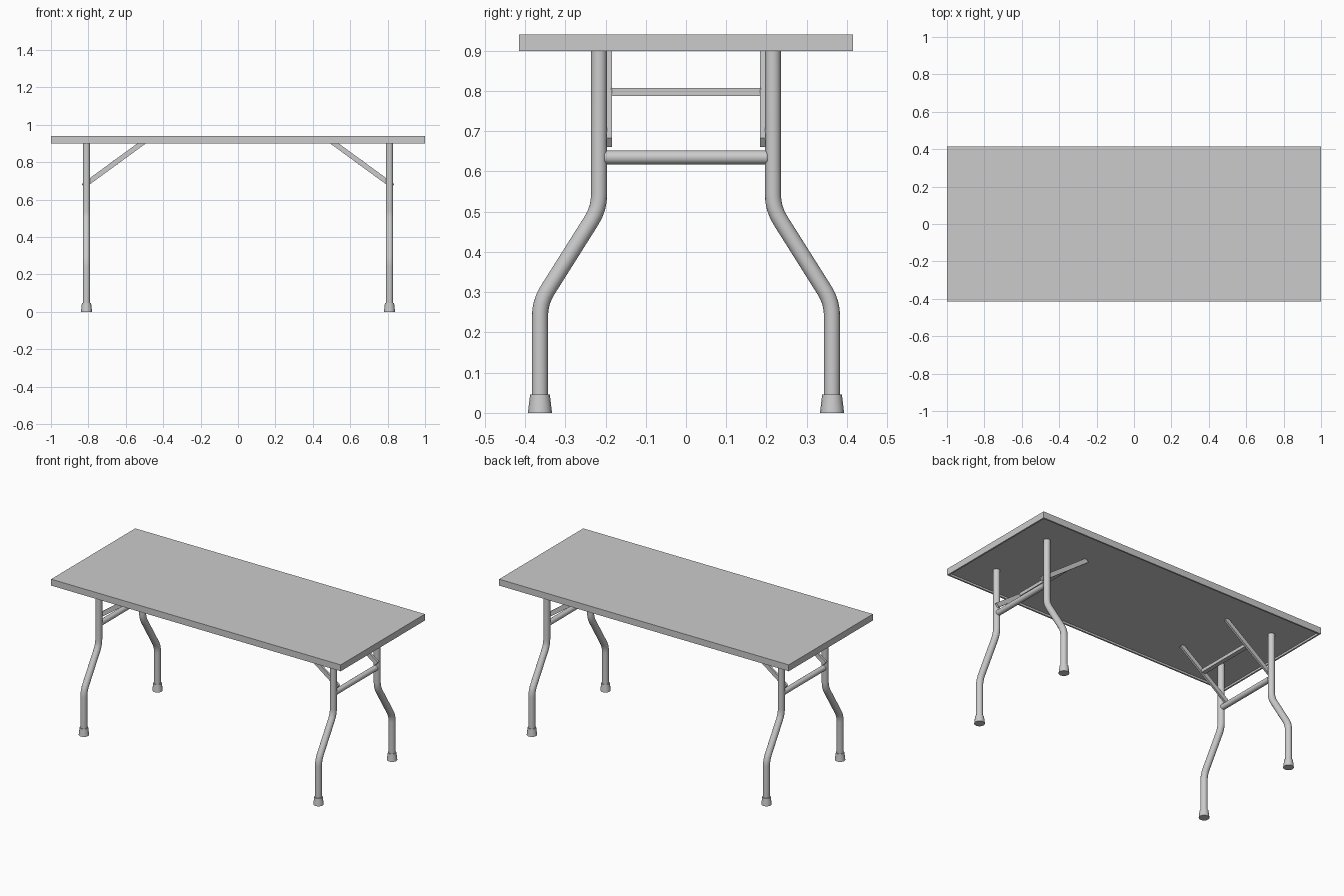
import bpy, bmesh, math
from mathutils import Vector

if "Cube" in bpy.data.objects:
    bpy.data.objects.remove(bpy.data.objects["Cube"])

# One grey for every part
GREY = (0.6, 0.6, 0.6, 1)
grey = bpy.data.materials.new("light grey")
grey.use_nodes = True
grey.diffuse_color = GREY
grey.node_tree.nodes["Principled BSDF"].inputs["Base Color"].default_value = GREY

TOP, UNDER, RECESS = 0.94, 0.90, 0.012
LEG_X = 0.81


def finish(name, bm, smooth=False):
    bmesh.ops.recalc_face_normals(bm, faces=bm.faces)
    mesh = bpy.data.meshes.new(name)
    bm.to_mesh(mesh)
    bm.free()
    mesh.materials.append(grey)
    obj = bpy.data.objects.new(name, mesh)
    bpy.context.collection.objects.link(obj)
    if smooth:
        bpy.ops.object.select_all(action="DESELECT")
        obj.select_set(True)
        bpy.context.view_layer.objects.active = obj
        bpy.ops.object.shade_smooth_by_angle(angle=math.radians(40))
    return obj


def bar(name, start, end, width, depth):
    """Flat bar between two points; depth lies along the first local axis."""
    start, end = Vector(start), Vector(end)
    along = end - start
    bm = bmesh.new()
    bmesh.ops.create_cube(bm, size=1)
    bmesh.ops.scale(bm, vec=(width, depth, along.length), verts=bm.verts)
    across = Vector((0, 1, 0)) if abs(along.y) < 1e-6 else Vector((0, 0, 1))
    side = across.cross(along.normalized())
    for v in bm.verts:
        x, y, z = v.co
        v.co = (start + end) / 2 + side * x + across * y + along.normalized() * z
    return finish(name, bm)


def tube(name, path, radius, sides=16):
    """Capped tube swept along a path in a plane of constant x."""
    path = [Vector(p) for p in path]
    bm = bmesh.new()
    rings = []
    for i, p in enumerate(path):
        before = (p - path[i - 1]).normalized() if i else (path[1] - p).normalized()
        after = (path[i + 1] - p).normalized() if i < len(path) - 1 else before
        tangent = (before + after).normalized()
        out = tangent.cross(Vector((1, 0, 0))) / tangent.dot(before)
        rings.append([bm.verts.new(p + radius * (math.cos(a) * Vector((1, 0, 0)) + math.sin(a) * out))
                      for a in (math.tau * k / sides for k in range(sides))])
    for low, high in zip(rings, rings[1:]):
        for k in range(sides):
            n = (k + 1) % sides
            bm.faces.new((low[k], low[n], high[n], high[k]))
    bm.faces.new(rings[0])
    bm.faces.new(rings[-1])
    return finish(name, bm, True)


def rounded(points, reach, steps=4):
    """Replace the inner corners of a path with short curves."""
    pts = [Vector(p) for p in points]
    path = [pts[0]]
    for a, b, c in zip(pts, pts[1:], pts[2:]):
        p, q = b + (a - b).normalized() * reach, b + (c - b).normalized() * reach
        path += [p.lerp(b, t).lerp(b.lerp(q, t), t) for t in (i / steps for i in range(steps + 1))]
    return path + [pts[-1]]


# Table top, with a shallow recess inside a narrow rim underneath
bm = bmesh.new()
bmesh.ops.create_cube(bm, size=1)
bmesh.ops.scale(bm, vec=(2, 0.83, TOP - UNDER), verts=bm.verts)
bmesh.ops.translate(bm, vec=(0, 0, (TOP + UNDER) / 2), verts=bm.verts)
bottom = min(bm.faces, key=lambda f: f.calc_center_median().z)
bmesh.ops.inset_region(bm, faces=[bottom], thickness=0.014)
panel = bmesh.ops.extrude_discrete_faces(bm, faces=[bottom])["faces"][0]
bmesh.ops.translate(bm, vec=(0, 0, RECESS), verts=panel.verts)
finish("table_top", bm)

ceiling = UNDER + RECESS
for sx, end in ((1, "left"), (-1, "right")):
    x = sx * LEG_X
    for sy, depth in ((-1, "front"), (1, "back")):
        tag = f"{depth}_{end}"
        # Bent leg tube
        corners = [(x, sy * 0.363, 0.03), (x, sy * 0.363, 0.275),
                   (x, sy * 0.216, 0.508), (x, sy * 0.216, ceiling)]
        tube(f"leg_{tag}", rounded(corners, 0.035), 0.02)
        # Flared foot cap
        bm = bmesh.new()
        bmesh.ops.create_cone(bm, cap_ends=True, segments=16, radius1=0.03, radius2=0.0245, depth=0.046)
        bmesh.ops.translate(bm, vec=(x, sy * 0.363, 0.023), verts=bm.verts)
        finish(f"foot_cap_{tag}", bm, True)
        # Diagonal brace
        bar(f"brace_{tag}", (sx * 0.828, sy * 0.191, 0.672), (sx * 0.502, sy * 0.191, 0.91), 0.027, 0.013)
    # Round rail between the legs and flat tie between the braces
    tube(f"leg_rail_{end}", [(x, -0.202, 0.635), (x, 0.202, 0.635)], 0.017)
    bar(f"brace_tie_{end}", (sx * 0.656, -0.187, 0.798), (sx * 0.656, 0.187, 0.798), 0.027, 0.02)
